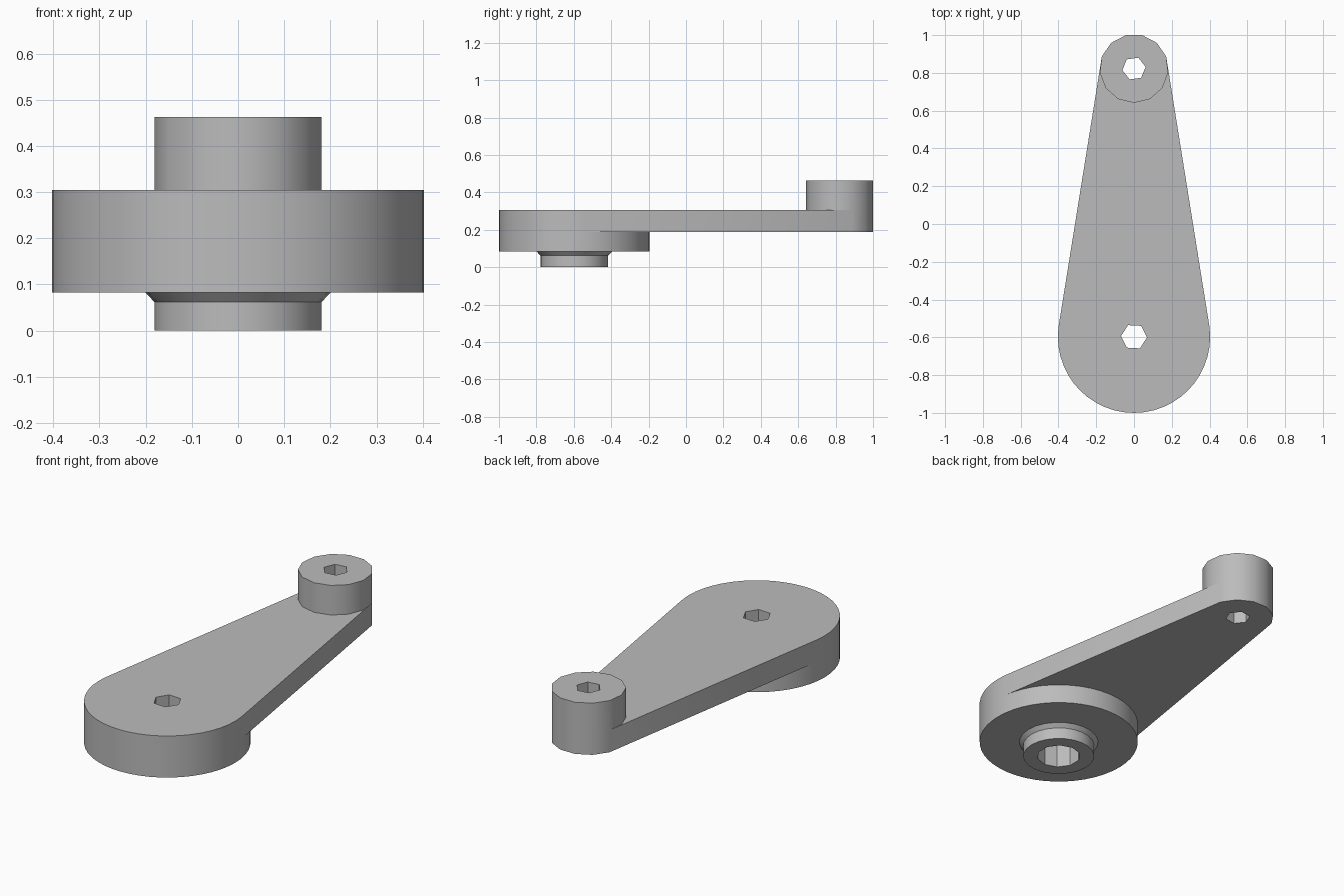
import bpy
import bmesh
from math import cos, sin, pi, radians
from mathutils import Vector

if "Cube" in bpy.data.objects:
    bpy.data.objects.remove(bpy.data.objects["Cube"])

grey = bpy.data.materials.new("plain grey")
grey.use_nodes = True
colour = (0.5, 0.5, 0.5, 1)
grey.diffuse_color = colour
grey.node_tree.nodes["Principled BSDF"].inputs["Base Color"].default_value = colour

PIVOT = Vector((0, -0.597))   # large end
TIP = Vector((0, 0.823))      # small end
BOTTOM, LIP, DISC, PLATE, TOP, POST = 0, 0.062, 0.083, 0.187, 0.305, 0.463


def ring(centre, radius, sides, start=-90):
    """Points of a regular polygon, with the first at the start angle."""
    angles = [radians(start) + 2 * pi * i / sides for i in range(sides)]
    return [centre + radius * Vector((cos(a), sin(a))) for a in angles]


def make(name, layers):
    """Convex solid around outlines given as (points, height)."""
    bm = bmesh.new()
    verts = [bm.verts.new((p.x, p.y, z)) for pts, z in layers for p in pts]
    bmesh.ops.convex_hull(bm, input=verts)
    bmesh.ops.dissolve_limit(bm, angle_limit=0.002, verts=bm.verts, edges=bm.edges)
    bmesh.ops.recalc_face_normals(bm, faces=bm.faces)
    mesh = bpy.data.meshes.new(name)
    bm.to_mesh(mesh)
    bm.free()
    obj = bpy.data.objects.new(name, mesh)
    mesh.materials.append(grey)
    bpy.context.collection.objects.link(obj)
    return obj


def prism(name, points, low, high):
    return make(name, [(points, low), (points, high)])


def boolean(obj, other, operation):
    """Apply a boolean and remove the used part."""
    mod = obj.modifiers.new(operation, "BOOLEAN")
    mod.operation, mod.object, mod.solver = operation, other, "EXACT"
    bpy.context.view_layer.objects.active = obj
    bpy.ops.object.modifier_apply(modifier=mod.name)
    bpy.data.objects.remove(other)


# Tapered arm plate wrapping both round ends
big = ring(PIVOT, 0.403, 48)
small = ring(TIP, 0.182, 13)
arm = prism("crank_arm", big + small, PLATE, TOP)

# Thick hub disc, post on the small end, and flared boss underneath
boolean(arm, prism("hub_disc", big, DISC, PLATE), "UNION")
boolean(arm, prism("end_post", small, TOP, POST), "UNION")
boolean(arm, prism("boss", ring(PIVOT, 0.181, 24), BOTTOM, DISC), "UNION")
boolean(arm, make("boss_flare", [(ring(PIVOT, 0.181, 24), LIP),
                                 (ring(PIVOT, 0.201, 24), DISC)]), "UNION")

# Six-sided bores through both ends and a wider socket in the boss
boolean(arm, prism("hub_bore", ring(PIVOT, 0.069, 6, -3), -1, 1), "DIFFERENCE")
boolean(arm, prism("tip_bore", ring(TIP, 0.062, 6, 8), -1, 1), "DIFFERENCE")
boolean(arm, prism("socket", ring(PIVOT, 0.11, 10), -1, 0.2), "DIFFERENCE")

# Smooth walls with crisp rims
bpy.ops.object.select_all(action="DESELECT")
arm.select_set(True)
bpy.context.view_layer.objects.active = arm
bpy.ops.object.shade_smooth_by_angle(angle=radians(30))
